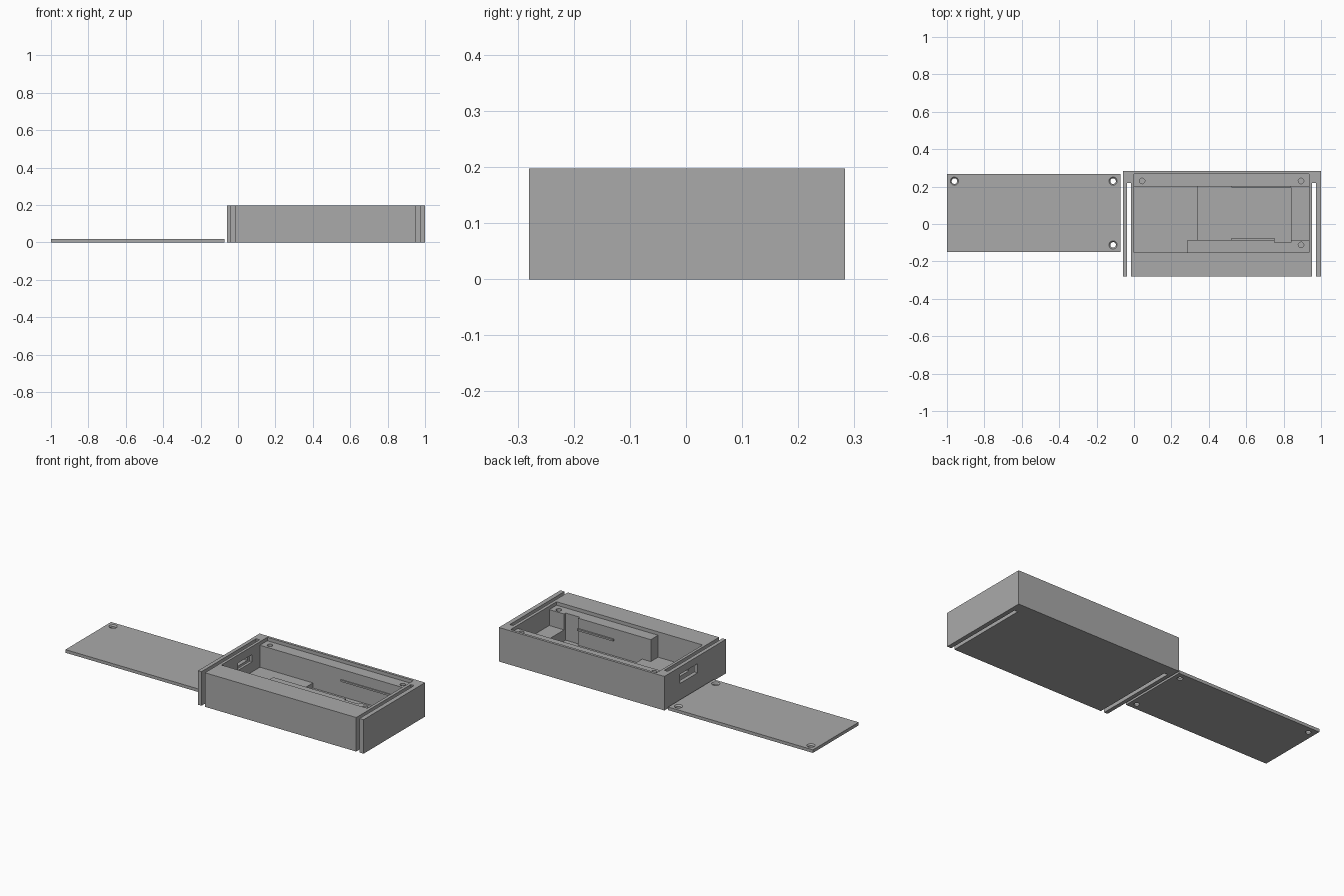
import bpy, bmesh, math

if "Cube" in bpy.data.objects:
    bpy.data.objects.remove(bpy.data.objects["Cube"])

grey = bpy.data.materials.new("plain grey")
grey.diffuse_color = (0.4, 0.4, 0.4, 1)
grey.use_nodes = True
grey.node_tree.nodes["Principled BSDF"].inputs["Base Color"].default_value = grey.diffuse_color


def finish(name, bm):
    bmesh.ops.recalc_face_normals(bm, faces=bm.faces)
    me = bpy.data.meshes.new(name)
    bm.to_mesh(me)
    bm.free()
    me.materials.append(grey)
    ob = bpy.data.objects.new(name, me)
    bpy.context.collection.objects.link(ob)
    return ob


def prism(name, outline, z0, z1):
    """Extrude an xy outline from z0 to z1."""
    bm = bmesh.new()
    face = bm.faces.new([bm.verts.new((x, y, z0)) for x, y in outline])
    new = bmesh.ops.extrude_face_region(bm, geom=[face])["geom"]
    bmesh.ops.translate(bm, vec=(0, 0, z1 - z0),
                        verts=[v for v in new if isinstance(v, bmesh.types.BMVert)])
    return finish(name, bm)


def box(name, x0, x1, y0, y1, z0, z1):
    return prism(name, [(x0, y0), (x1, y0), (x1, y1), (x0, y1)], z0, z1)


def cone(name, x, y, z0, z1, r0, r1):
    bm = bmesh.new()
    bmesh.ops.create_cone(bm, cap_ends=True, segments=24, radius1=r0, radius2=r1, depth=z1 - z0)
    bmesh.ops.translate(bm, vec=(x, y, (z0 + z1) / 2), verts=bm.verts)
    return finish(name, bm)


def cut(target, cutters):
    """Subtract the cutters one by one and bake the result."""
    for c in cutters:
        mod = target.modifiers.new("cut", 'BOOLEAN')
        mod.operation, mod.solver, mod.object = 'DIFFERENCE', 'EXACT', c
        dg = bpy.context.evaluated_depsgraph_get()
        me = bpy.data.meshes.new_from_object(target.evaluated_get(dg))
        target.modifiers.clear()
        target.data = me
        bpy.data.objects.remove(c)


# Case body, with a shallow lid recess and stepped pockets
H = 0.197
case = box("case", -0.06, 1.0, -0.28, 0.283, 0, H)
cut(case, [
    box("lid_recess", 0, 0.935, -0.152, 0.268, 0.177, 0.3),
    prism("left_pocket", [(0, -0.152), (0.285, -0.152), (0.285, -0.085),
                          (0.36, -0.085), (0.36, 0.2), (0, 0.2)], 0.05, 0.29),
    prism("main_pocket", [(0.34, -0.085), (0.75, -0.085), (0.75, -0.1),
                          (0.84, -0.1), (0.84, 0.2), (0.34, 0.2)], 0.02, 0.28),
    box("end_shelf", 0.82, 0.935, -0.085, 0.2, 0.085, 0.27),
])

# Open-ended side slots leaving thin side plates
cut(case, [box("slot", x0, x1, -0.4, 0.22, -0.1, 0.4)
           for x0, x1 in ((-0.038, -0.016), (0.953, 0.974))])

# Stepped connector window in the left side
cut(case, [box("outer_window", -0.1, -0.025, -0.02, 0.14, 0.102, 0.155),
           box("inner_window", -0.03, 0.02, 0.0, 0.13, 0.108, 0.15)])

# Screw holes in the case ledges
cut(case, [cone("screw_hole", x, y, 0.06, 0.25, 0.015, 0.015)
           for x, y in ((0.043, 0.23), (0.893, 0.23), (0.893, -0.112))])

# Retaining ridges inside the main pocket
box("front_ridge", 0.52, 0.75, -0.09, -0.075, 0.108, 0.118)
box("back_ridge", 0.52, 0.84, 0.194, 0.205, 0.108, 0.118)

# Lid plate with countersunk holes
T = 0.018
lid = box("lid", -1.0, -0.073, -0.15, 0.268, 0, T)
for x, y in ((-0.96, 0.229), (-0.112, 0.229), (-0.112, -0.112)):
    cut(lid, [cone("bore", x, y, -0.05, 0.05, 0.015, 0.015),
              cone("countersink", x, y, T - 0.009, T + 0.009, 0.014, 0.03)])
